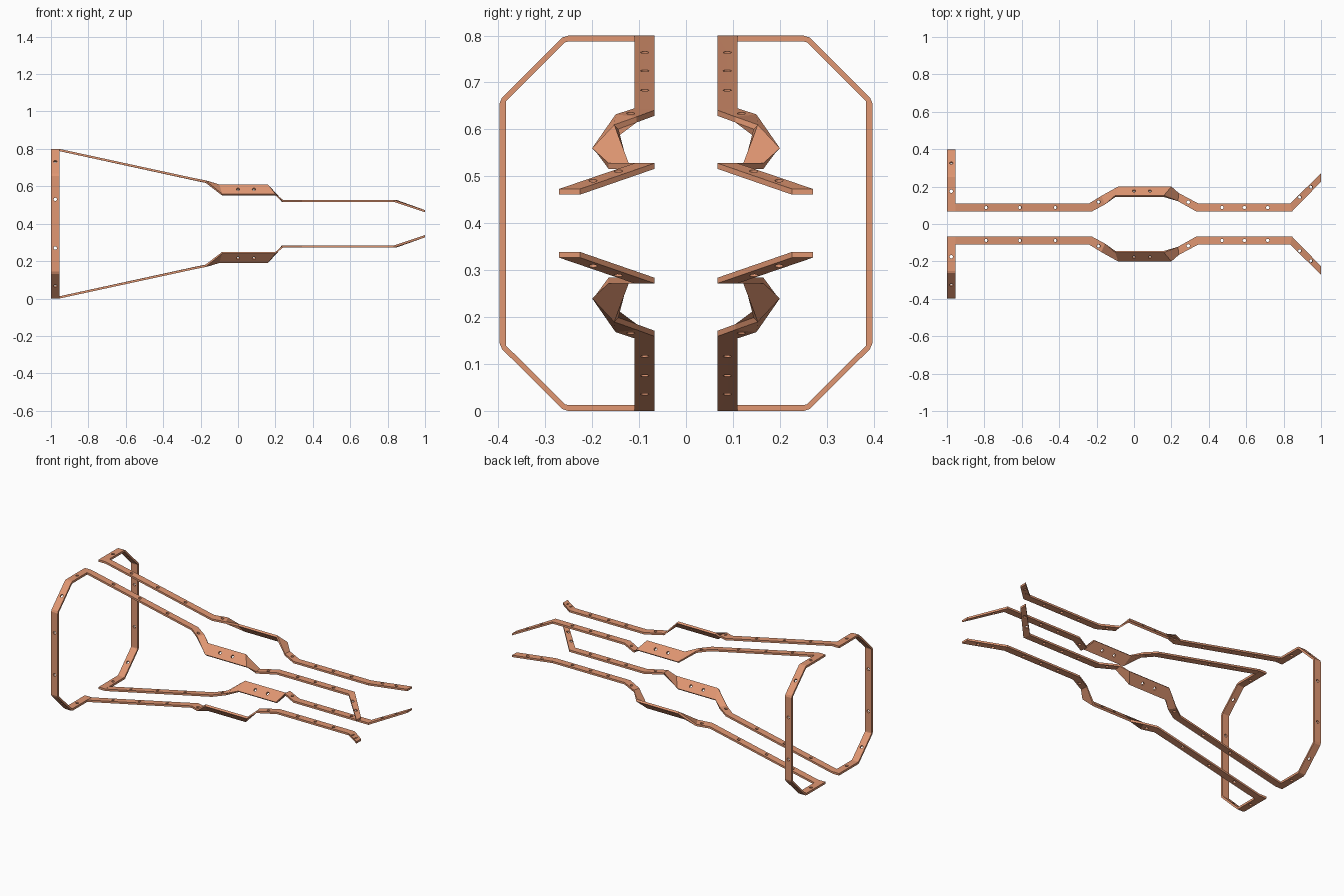
import bpy, bmesh
from mathutils import Vector as V

if "Cube" in bpy.data.objects:
    bpy.data.objects.remove(bpy.data.objects["Cube"])

copper = bpy.data.materials.new("copper")
copper.diffuse_color = (0.75, 0.31, 0.17, 1)
copper.use_nodes = True
copper.node_tree.nodes["Principled BSDF"].inputs["Base Color"].default_value = copper.diffuse_color
MID = 0.4          # height of the mirror plane
HOLE_R = 0.009


def add_object(name, bm):
    bmesh.ops.recalc_face_normals(bm, faces=bm.faces)
    bmesh.ops.translate(bm, verts=bm.verts, vec=(0, 0, -MID))
    me = bpy.data.meshes.new(name)
    bm.to_mesh(me)
    bm.free()
    me.materials.append(copper)
    ob = bpy.data.objects.new(name, me)
    ob.location.z = MID
    bpy.context.collection.objects.link(ob)
    return ob


def loft(name, sections):
    """Skin a row of four-cornered sections into a closed bar."""
    bm = bmesh.new()
    rings = [[bm.verts.new(p) for p in s] for s in sections]
    for a, b in zip(rings, rings[1:]):
        for i in range(4):
            j = (i + 1) % 4
            bm.faces.new((a[i], a[j], b[j], b[i]))
    bm.faces.new(rings[0])
    bm.faces.new(rings[-1])
    return add_object(name, bm)


def punch(ob, holes):
    """Cut round screw holes, each given as (centre, axis)."""
    bm = bmesh.new()
    for centre, axis in holes:
        m = V(axis).to_track_quat('Z', 'Y').to_matrix().to_4x4()
        m.translation = V(centre)
        bmesh.ops.create_cone(bm, cap_ends=True, segments=12, radius1=HOLE_R,
                              radius2=HOLE_R, depth=0.06, matrix=m)
    cutter = add_object(ob.name + "_hole_cutter", bm)
    cutter.hide_render = True
    cutter.display_type = 'WIRE'
    mod = ob.modifiers.new("holes", 'BOOLEAN')
    mod.operation = 'DIFFERENCE'
    mod.solver = 'EXACT'
    mod.object = cutter


def mirror(ob, y, z):
    mod = ob.modifiers.new("mirror", 'MIRROR')
    mod.use_axis = (False, y, z)
    mod.use_mirror_merge = False


# Long rail: outer edge, inner edge, offset to the underside
T = (0, 0, -0.012)
rail = [
    ((-0.955, .110, .800), (-0.955, .067, .800), T),
    ((-0.240, .110, .645), (-0.225, .067, .641), T),
    ((-0.175, .150, .632), (-0.155, .105, .627), T),
    ((-0.085, .200, .560), (-0.100, .153, .610), (0, -.009, -.009)),
    ((0.200, .200, .560), (0.160, .153, .610), (0, -.009, -.009)),
    ((0.240, .165, .528), (0.235, .122, .528), T),
    ((0.343, .110, .528), (0.333, .067, .528), T),
    ((0.835, .110, .528), (0.845, .067, .528), T),
    ((1.000, .271, .473), (1.000, .226, .473), T),
]
long_rail = loft("long_rail", [(o, i, V(i) + V(t), V(o) + V(t)) for o, i, t in rail])
slope = (0.21, 0, 1)
rail_holes = [((x, .088, .8 - .217 * (x + .955)), slope) for x in (-.79, -.61, -.42)]
rail_holes += [((-.19, .118, .628), slope)]
rail_holes += [((x, .174, .582), (0, 1, 1)) for x in (0, .085)]
rail_holes += [((x, y, .522), (0, 0, 1)) for x, y in
               ((.29, .117), (.47, .088), (.59, .088), (.715, .088))]
rail_holes += [((.885, .143, .504), (.18, .18, 1)), ((.945, .197, .485), (.18, .18, 1))]
punch(long_rail, rail_holes)
mirror(long_rail, True, True)

# End hoop: outer and inner (y, z) outline of the upper half, flipped for the lower
upper = [
    ((.067, .800), (.067, .787)),
    ((.250, .800), (.252, .787)),
    ((.263, .796), (.257, .786)),
    ((.392, .668), (.383, .661)),
    ((.397, .656), (.384, .656)),
]
lower = [tuple((y, 2 * MID - z) for y, z in pair) for pair in reversed(upper)]
XA, XB = -1.0, -0.955
hoop = loft("end_hoop", [((XA, *o), (XB, *o), (XB, *i), (XA, *i)) for o, i in upper + lower])
X = -0.977
hoop_holes = [((X, .39, z), (0, 1, 0)) for z in (.53, .27)]
hoop_holes += [((X, .324, .73), (0, 1, 1)), ((X, .324, .07), (0, 1, -1))]
hoop_holes += [((X, .175, z), (0, 0, 1)) for z in (.793, .007)]
punch(hoop, hoop_holes)
mirror(hoop, True, False)
